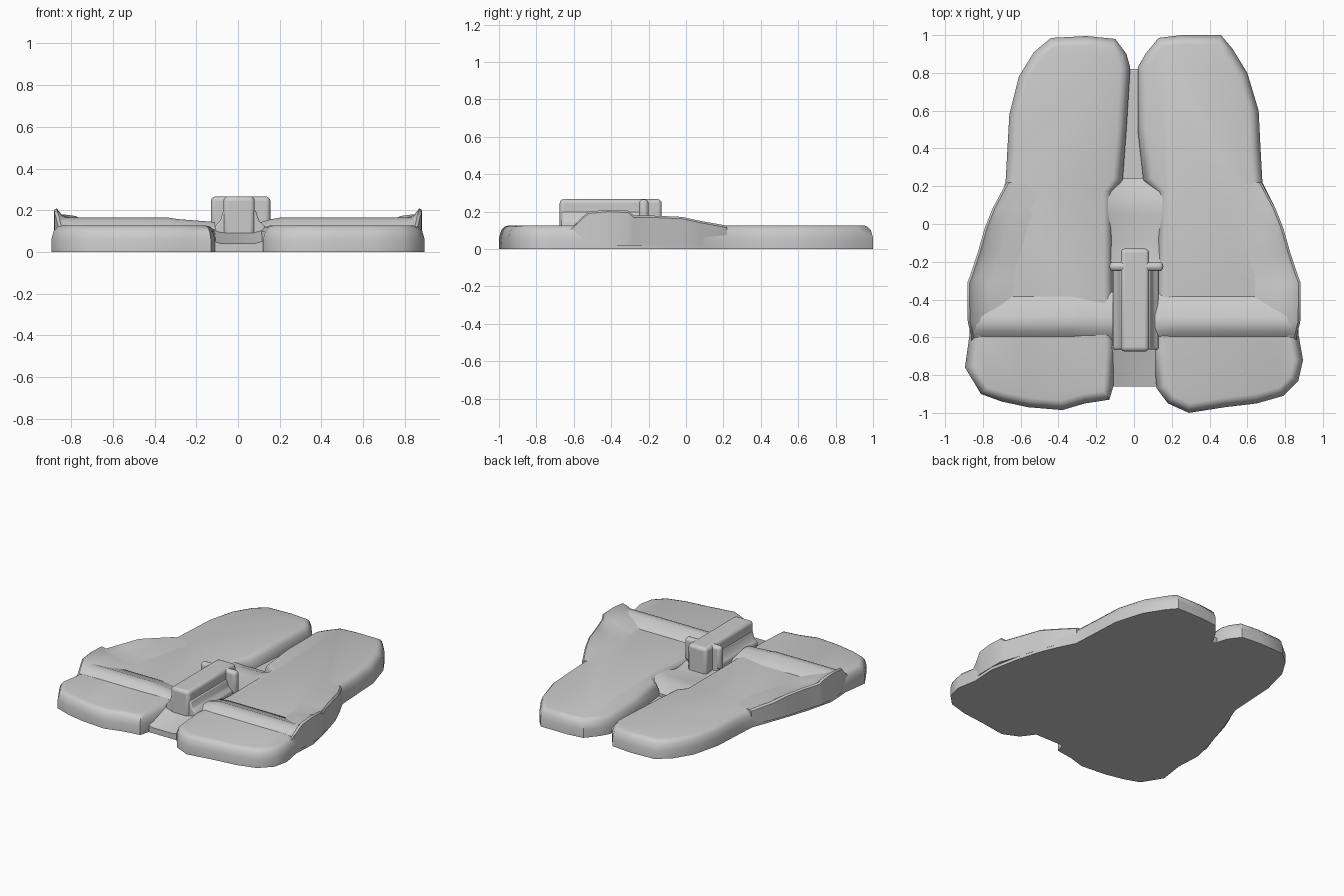
import bpy, bmesh
from mathutils import Vector

cube = bpy.data.objects.get("Cube")
if cube:
    bpy.data.objects.remove(cube, do_unlink=True)

grey = bpy.data.materials.new("plain grey")
grey.use_nodes = True
grey.diffuse_color = (0.6, 0.6, 0.6, 1)
grey.node_tree.nodes["Principled BSDF"].inputs["Base Color"].default_value = (0.6, 0.6, 0.6, 1)


def loft(name, rings, bevel=0.0, angle=40):
    """Skin a list of closed rings, cap both ends and smooth the result."""
    bm = bmesh.new()
    loops = [[bm.verts.new(p) for p in ring] for ring in rings]
    count = len(loops[0])
    for low, high in zip(loops, loops[1:]):
        for i in range(count):
            j = (i + 1) % count
            bm.faces.new((low[i], low[j], high[j], high[i]))
    bm.faces.new(list(reversed(loops[0])))
    bm.faces.new(loops[-1])
    bmesh.ops.recalc_face_normals(bm, faces=bm.faces)
    mesh = bpy.data.meshes.new(name)
    bm.to_mesh(mesh)
    bm.free()
    mesh.materials.append(grey)
    obj = bpy.data.objects.new(name, mesh)
    bpy.context.collection.objects.link(obj)
    bpy.ops.object.select_all(action="DESELECT")
    obj.select_set(True)
    bpy.context.view_layer.objects.active = obj
    if bevel:
        mod = obj.modifiers.new("soft edges", "BEVEL")
        mod.width = bevel
        mod.segments = 3
        mod.limit_method = "ANGLE"
    bpy.ops.object.shade_smooth_by_angle(angle=angle * 3.1416 / 180)
    return obj


def inset(points, amount):
    """Move every outline point inwards along its averaged normal."""
    pts = [Vector(p) for p in points]
    area = sum(a.x * b.y - b.x * a.y for a, b in zip(pts, pts[1:] + pts[:1]))
    sign = 1 if area > 0 else -1
    result = []
    for i, p in enumerate(pts):
        along = (pts[(i + 1) % len(pts)] - pts[i - 1]).normalized()
        result.append(p + Vector((-along.y, along.x)) * amount * sign)
    return result


def slab(name, outline, steps, bevel=0.0):
    """Stack insets of an outline at rising heights."""
    return loft(name, [[(p.x, p.y, z) for p in inset(outline, d)] for d, z in steps], bevel)


def block(name, x, y, z, bevel):
    outline = [(x[0], y[0]), (x[1], y[0]), (x[1], y[1]), (x[0], y[1])]
    return loft(name, [[(*p, h) for p in outline] for h in z], bevel)


# Two broad flat lobes
left_outline = [
    (0.02, 0.83), (0.06, 0.9), (0.13, 0.985), (0.25, 1.0), (0.46, 1.0), (0.52, 0.93),
    (0.6, 0.8), (0.66, 0.6), (0.67, 0.4), (0.68, 0.22), (0.74, 0.1), (0.79, -0.02),
    (0.84, -0.2), (0.88, -0.4), (0.87, -0.58), (0.895, -0.72), (0.87, -0.83), (0.79, -0.91),
    (0.65, -0.95), (0.48, -0.97), (0.29, -1.0), (0.18, -0.95), (0.12, -0.87), (0.1, -0.66),
    (0.12, -0.3), (0.12, 0.17), (0.05, 0.23), (0.02, 0.5)]
right_outline = [
    (-0.02, 0.83), (-0.04, 0.9), (-0.1, 0.98), (-0.25, 0.995), (-0.44, 0.985), (-0.53, 0.91),
    (-0.61, 0.78), (-0.66, 0.58), (-0.67, 0.4), (-0.68, 0.22), (-0.74, 0.06), (-0.78, -0.05),
    (-0.83, -0.2), (-0.88, -0.4), (-0.87, -0.58), (-0.895, -0.76), (-0.81, -0.9), (-0.7, -0.94),
    (-0.56, -0.97), (-0.38, -0.985), (-0.26, -0.95), (-0.13, -0.93), (-0.11, -0.86),
    (-0.1, -0.66), (-0.11, -0.3), (-0.11, 0.17), (-0.06, 0.23), (-0.04, 0.5)]
lobe_steps = [(0, 0), (0, 0.06), (0.012, 0.1), (0.03, 0.12), (0.05, 0.126)]
for side, outline in (("left", left_outline), ("right", right_outline)):
    slab(side + "_lobe", outline, lobe_steps)

# Low floor joining the lobes
block("centre_floor", (-0.15, 0.15), (-0.86, 0.82), (0, 0.04), 0.01)

# Sloping channel in front of the bar and the hollow behind it
for name, stations in (
        ("front_channel", ((-0.86, 0.04), (-0.78, 0.06), (-0.64, 0.1))),
        ("rear_hollow", ((-0.2, 0.09), (-0.08, 0.08), (0.05, 0.1), (0.14, 0.1), (0.24, 0.06)))):
    loft(name, [[(-0.15, y, 0), (0.15, y, 0), (0.15, y, z + 0.02), (0.08, y, z),
                 (-0.08, y, z), (-0.15, y, z + 0.02)] for y, z in stations])

# Raised cross ridge on each lobe, and side lips that rise and fade
ridge = [(-0.62, 0.1), (-0.6, 0.122), (-0.565, 0.152), (-0.53, 0.164), (-0.49, 0.162),
         (-0.45, 0.145), (-0.38, 0.125), (-0.36, 0.1)]
lip = [(-0.6, 0.86, 0.125), (-0.55, 0.872, 0.175), (-0.52, 0.88, 0.2), (-0.42, 0.882, 0.21),
       (-0.31, 0.882, 0.205), (-0.28, 0.87, 0.18), (-0.16, 0.83, 0.178), (-0.02, 0.79, 0.172),
       (0.08, 0.75, 0.15), (0.22, 0.675, 0.125)]
for side, s, inner in (("left", 1, 0.16), ("right", -1, 0.29)):
    loft(side + "_ridge", [[(s * x, y, 0.1 + (z - 0.1) * k) for y, z in ridge]
                           for x, k in ((0.11, 0.68), (inner, 0.9), (inner + 0.04, 1), (0.86, 1))])
    loft(side + "_lip", [[(s * x, y, 0.02), (s * x, y, z - 0.01), (s * (x - 0.012), y, z),
                          (s * (x - 0.04), y, 0.125 + (z - 0.125) * 0.6),
                          (s * (x - 0.12), y, 0.125 + (z - 0.125) * 0.3),
                          (s * (x - 0.27), y, 0.12), (s * (x - 0.27), y, 0.02)]
                         for y, x, z in lip])

# Central bar with a flared skirt and a cross piece near its rear end
skirt = [(-0.11, 0.04), (0.13, 0.04), (0.13, 0.125), (0.1, 0.15), (0.085, 0.2),
         (-0.07, 0.2), (-0.085, 0.15), (-0.11, 0.125)]
loft("bar_skirt", [[(x, y, z) for x, z in skirt] for y in (-0.665, -0.2)], 0.01)
block("centre_bar", (-0.07, 0.08), (-0.675, -0.13), (0.05, 0.267), 0.022)
block("cross_piece", (-0.13, 0.155), (-0.25, -0.2), (0.1, 0.266), 0.022)
